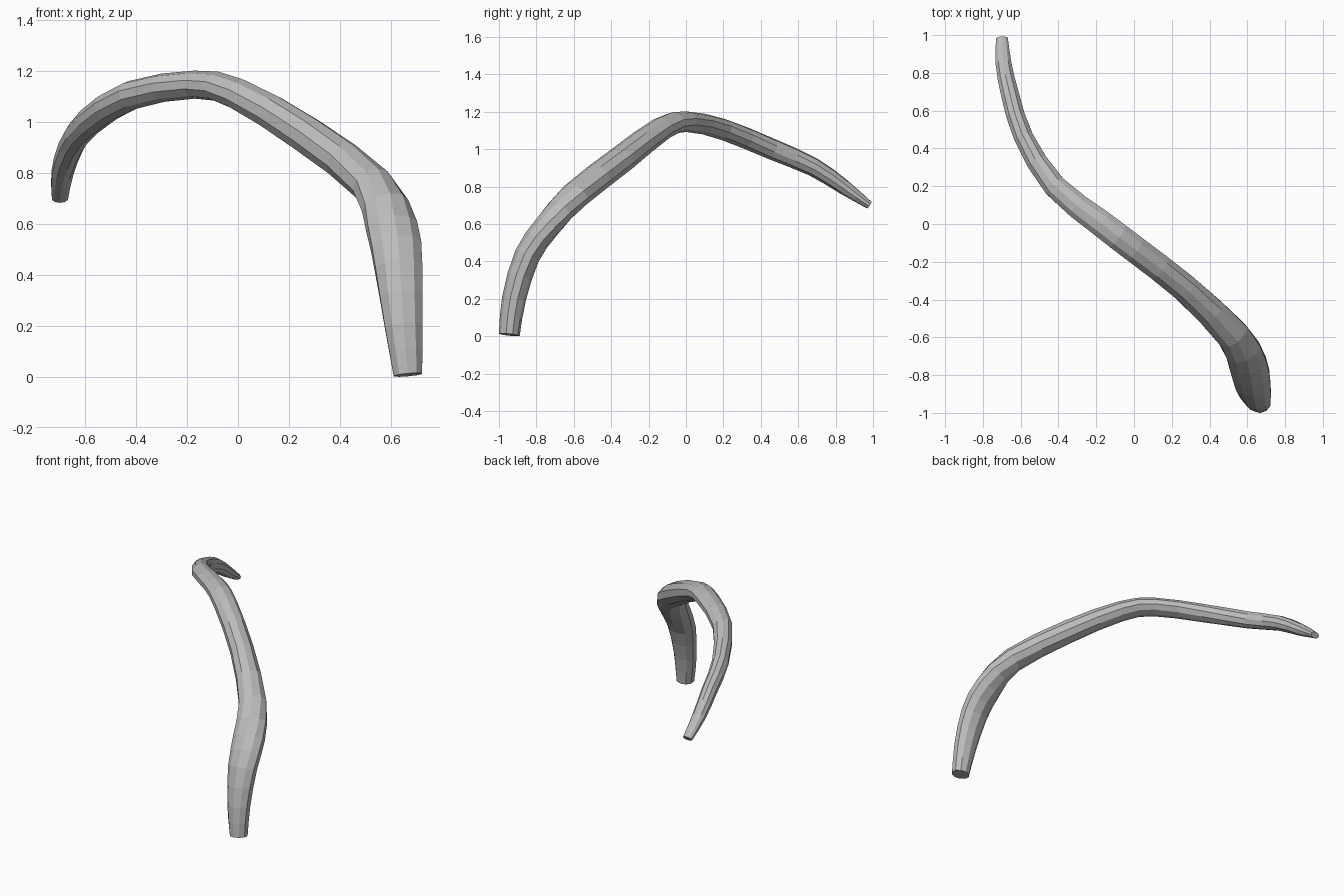
import bpy, bmesh, math
from mathutils import Vector

cube = bpy.data.objects.get("Cube")
if cube:
    bpy.data.objects.remove(cube, do_unlink=True)

SIDES = 10

# Stations along the limb: centre x, y, z, then sideways and upright thickness
STATIONS = [
    (0.667, -0.945, 0.008, 0.118, 0.112),
    (0.65, -0.92, 0.20, 0.155, 0.128),
    (0.63, -0.85, 0.43, 0.195, 0.138),
    (0.603, -0.74, 0.59, 0.21, 0.142),
    (0.525, -0.59, 0.755, 0.18, 0.15),
    (0.27, -0.34, 0.95, 0.153, 0.15),
    (0.0, -0.13, 1.11, 0.15, 0.125),
    (-0.17, 0.0, 1.147, 0.147, 0.11),
    (-0.42, 0.20, 1.105, 0.127, 0.115),
    (-0.585, 0.46, 1.0, 0.107, 0.113),
    (-0.655, 0.68, 0.905, 0.1, 0.1),
    (-0.69, 0.845, 0.797, 0.088, 0.08),
    (-0.699, 0.981, 0.70, 0.066, 0.042),
]


def spline(points, steps):
    """Catmull-Rom interpolation through all stations."""
    pts = [Vector(p) for p in points]
    pts = [2 * pts[0] - pts[1]] + pts + [2 * pts[-1] - pts[-2]]
    out = []
    for a, b, c, d in zip(pts, pts[1:], pts[2:], pts[3:]):
        for k in range(steps):
            t = k / steps
            out.append(b + (c - a) * (t / 2)
                       + (2 * a - 5 * b + 4 * c - d) * (t * t / 2)
                       + (3 * b - a - 3 * c + d) * (t ** 3 / 2))
    return out + [pts[-2]]


def make_material(name, value):
    mat = bpy.data.materials.new(name)
    mat.use_nodes = True
    colour = (value, value, value, 1)
    mat.diffuse_color = colour
    mat.node_tree.nodes["Principled BSDF"].inputs["Base Color"].default_value = colour
    return mat


# Sweep an oval ring along the path
bm = bmesh.new()
path = spline(STATIONS, 2)
centres = [Vector(p[:3]) for p in path]
rings = []
for i, p in enumerate(path):
    ahead = centres[min(i + 1, len(path) - 1)]
    behind = centres[max(i - 1, 0)]
    tangent = (ahead - behind).normalized()
    # The foot is wide from side to side; higher up the oval turns with the path
    heading = Vector((tangent.x, tangent.y, 0)).normalized()
    blend = min(max((centres[i].z - 0.3) / 0.5, 0), 1) if i < len(path) / 2 else 1
    side = Vector((0, 1, 0)).lerp(heading, blend).cross(Vector((0, 0, 1)))
    side = (side - tangent * side.dot(tangent)).normalized()
    up = side.cross(tangent)
    ring = []
    for k in range(SIDES):
        a = math.tau * (k + 0.5) / SIDES
        ring.append(bm.verts.new(centres[i] + side * (math.cos(a) * p[3] / 2)
                                 + up * (math.sin(a) * p[4] / 2)))
    rings.append(ring)

for low, high in zip(rings, rings[1:]):
    for k in range(SIDES):
        n = (k + 1) % SIDES
        bm.faces.new((low[k], low[n], high[n], high[k]))

# Flat cut ends
bm.faces.new(rings[0][::-1])
bm.faces.new(rings[-1])
bmesh.ops.recalc_face_normals(bm, faces=bm.faces)

mesh = bpy.data.meshes.new("bent_limb")
bm.to_mesh(mesh)
bm.free()
limb = bpy.data.objects.new("bent_limb", mesh)
bpy.context.collection.objects.link(limb)
mesh.materials.append(make_material("plain_grey", 0.5))
